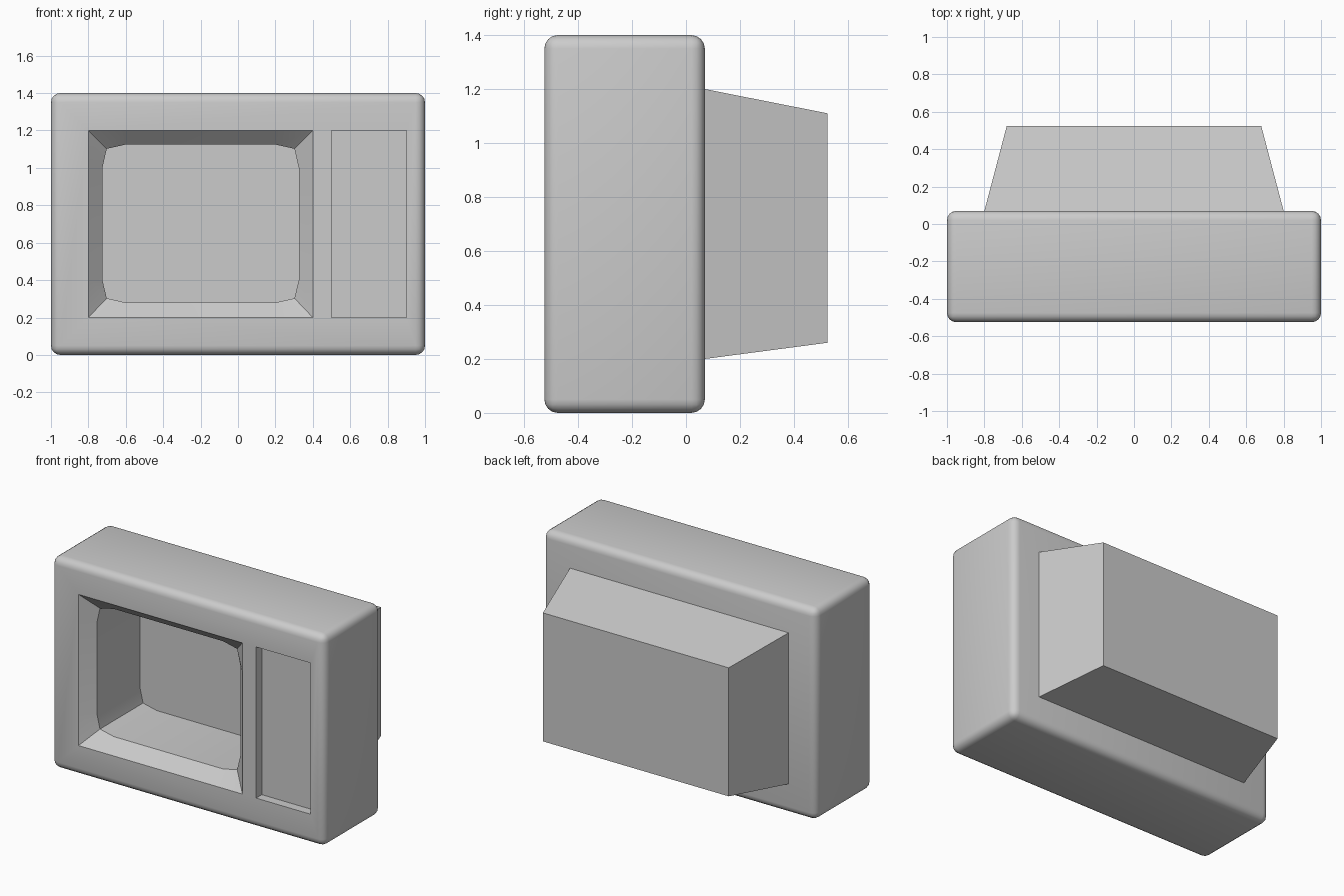
import bpy, bmesh

if "Cube" in bpy.data.objects:
    bpy.data.objects.remove(bpy.data.objects["Cube"])


def loft(name, rings):
    """Closed solid through matching rings of (x, z) points, each at its own y."""
    bm = bmesh.new()
    loops = [[bm.verts.new((x, y, z)) for x, z in pts] for y, pts in rings]
    for a, b in zip(loops, loops[1:]):
        for i in range(len(a)):
            j = (i + 1) % len(a)
            bm.faces.new((a[i], a[j], b[j], b[i]))
    bm.faces.new(loops[0])
    bm.faces.new(loops[-1])
    bmesh.ops.recalc_face_normals(bm, faces=bm.faces)
    mesh = bpy.data.meshes.new(name)
    bm.to_mesh(mesh)
    bm.free()
    obj = bpy.data.objects.new(name, mesh)
    bpy.context.collection.objects.link(obj)
    return obj


def rect(x0, x1, z0, z1):
    return [(x0, z0), (x1, z0), (x1, z1), (x0, z1)]


def screen_ring(x0, x1, z0, z1, inset):
    """Twelve points: a rectangle whose corners are pulled in by inset."""
    xa, xb, za, zb = -0.6, 0.2, 0.4, 1.0
    c = inset
    return [(x0, za), (x0 + c, z0 + c), (xa, z0), (xb, z0), (x1 - c, z0 + c), (x1, za),
            (x1, zb), (x1 - c, z1 - c), (xb, z1), (xa, z1), (x0 + c, z1 - c), (x0, zb)]


def apply(obj, mod):
    bpy.context.view_layer.objects.active = obj
    bpy.ops.object.modifier_apply(modifier=mod.name)


FRONT, BACK, REAR = -0.525, 0.07, 0.525

# Rounded cabinet
cabinet = loft("cabinet", [(FRONT, rect(-1, 1, 0, 1.4)), (BACK, rect(-1, 1, 0, 1.4))])
bevel = cabinet.modifiers.new("rounded_edges", 'BEVEL')
bevel.width = 0.05
bevel.segments = 4
apply(cabinet, bevel)

# Screen opening: sloped frame, then a straight well with rounded corners
outer = screen_ring(-0.8, 0.4, 0.2, 1.2, 0)
inner = screen_ring(-0.725, 0.325, 0.28, 1.125, 0.023)
screen_cutter = loft("screen_cutter", [(FRONT - 0.1, outer), (FRONT, outer),
                                       (FRONT + 0.085, inner), (0.01, inner)])

# Shallow control panel recess
panel = rect(0.5, 0.9, 0.2, 1.2)
panel_cutter = loft("panel_cutter", [(FRONT - 0.1, panel), (FRONT + 0.06, panel)])

for cutter in (screen_cutter, panel_cutter):
    cutter.hide_render = True
    cut = cabinet.modifiers.new("cut", 'BOOLEAN')
    cut.operation = 'DIFFERENCE'
    cut.solver = 'EXACT'
    cut.object = cutter
    apply(cabinet, cut)
    bpy.data.objects.remove(cutter)

# Tapered tube housing at the back
base = rect(-0.8, 0.8, 0.2, 1.2)
housing = loft("rear_housing", [(BACK - 0.01, base), (BACK, base),
                                (REAR, rect(-0.68, 0.68, 0.26, 1.11))])

bpy.ops.object.select_all(action='DESELECT')
cabinet.select_set(True)
bpy.context.view_layer.objects.active = cabinet
bpy.ops.object.shade_smooth_by_angle()
